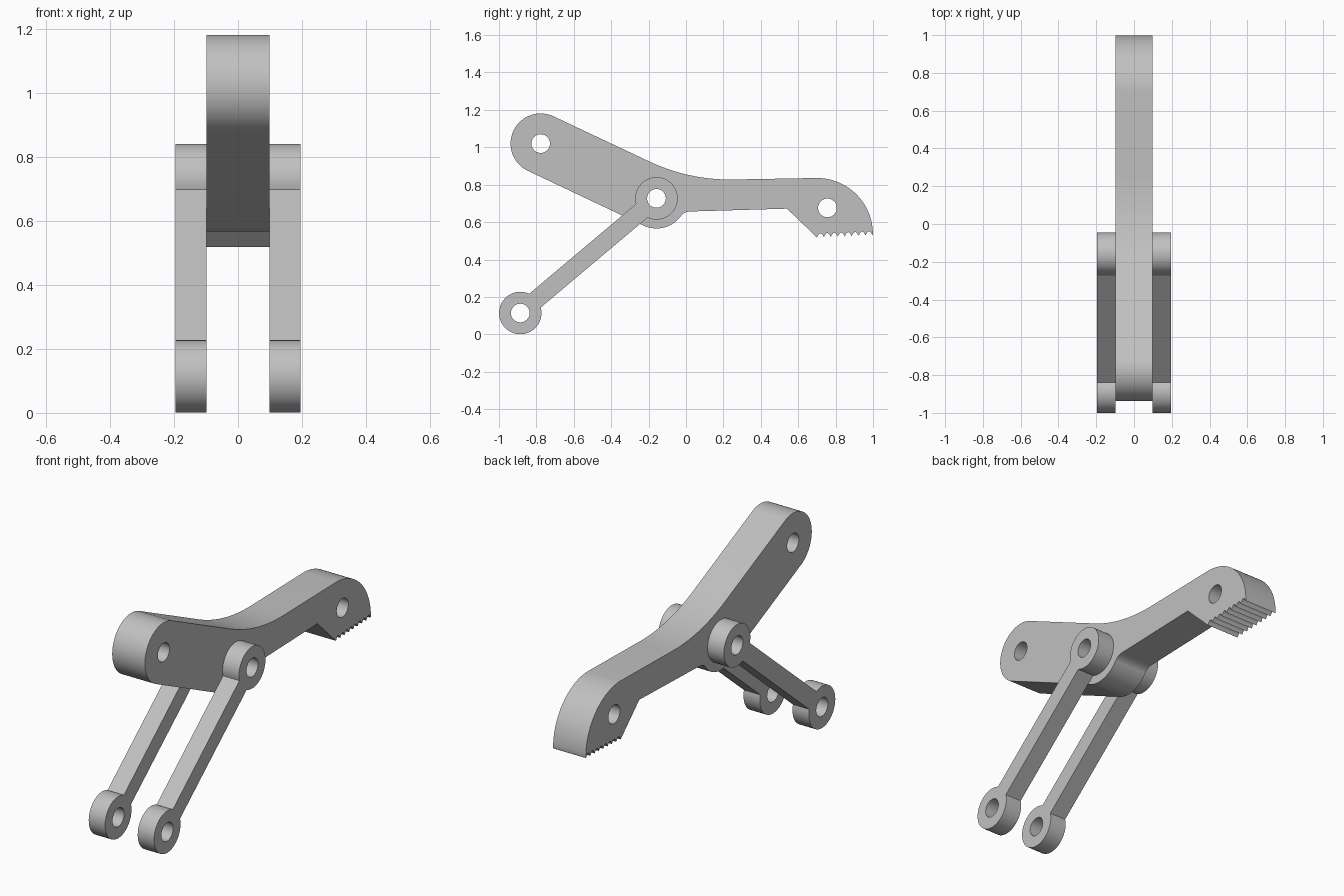
import bpy, bmesh
from math import sin, cos, pi, radians, asin, atan2
from mathutils import Vector

cube = bpy.data.objects.get("Cube")
if cube:
    bpy.data.objects.remove(cube, do_unlink=True)

grey = bpy.data.materials.new("plain grey")
grey.use_nodes = True
COLOUR = (0.53, 0.53, 0.53, 1)
grey.diffuse_color = COLOUR
grey.node_tree.nodes["Principled BSDF"].inputs["Base Color"].default_value = COLOUR

# Shared dimensions, in the side plane (y, z)
NOSE = Vector((-0.777, 1.02))
PIVOT = Vector((-0.158, 0.727))
FOOT = Vector((-0.886, 0.114))
JAW_HOLE = Vector((0.756, 0.676))
JAW = Vector((0.70, 0.537))
HOLE_R, ARM_R, BOSS_R, BAR_HALF = 0.05, 0.161, 0.1135, 0.048
WIDTH = 0.098


def arc(centre, radius, start, end, steps=32):
    """Points on an arc, angles in radians."""
    return [Vector((centre[0] + radius * cos(a), centre[1] + radius * sin(a)))
            for a in (start + (end - start) * i / steps for i in range(steps + 1))]


def plate(name, outline, holes, x, half):
    """Side-plane outline with round holes, thickened along x."""
    curve = bpy.data.curves.new(name, 'CURVE')
    curve.dimensions = '2D'
    curve.fill_mode = 'BOTH'
    curve.extrude = half
    loops = [outline] + [arc(h, HOLE_R, 0, 2 * pi, 40)[:-1] for h in holes]
    for loop in loops:
        spline = curve.splines.new('POLY')
        spline.points.add(len(loop) - 1)
        for point, co in zip(spline.points, loop):
            point.co = (co[0], co[1], 0, 1)
        spline.use_cyclic_u = True
    obj = bpy.data.objects.new(name, curve)
    bpy.context.collection.objects.link(obj)
    obj.location.x = x
    obj.rotation_euler = (pi / 2, 0, pi / 2)
    bpy.ops.object.select_all(action='DESELECT')
    obj.select_set(True)
    bpy.context.view_layer.objects.active = obj
    bpy.ops.object.convert(target='MESH')
    obj = bpy.context.object
    bpy.ops.object.transform_apply(location=True, rotation=True, scale=True)
    # Weld the caps to the walls
    bm = bmesh.new()
    bm.from_mesh(obj.data)
    bmesh.ops.remove_doubles(bm, verts=bm.verts, dist=0.0002)
    bmesh.ops.recalc_face_normals(bm, faces=bm.faces)
    bm.to_mesh(obj.data)
    bm.free()
    obj.data.materials.clear()
    obj.data.materials.append(grey)
    bpy.ops.object.shade_smooth_by_angle(angle=radians(30))
    return obj


# Jaw arm: rounded nose, then the rounded heel around the pivot
along = (PIVOT - NOSE).normalized()
up = atan2(along.x, -along.y)
fillet_r = 0.07
fillet = Vector((0.0245, 0.657 - fillet_r))
heel = atan2(fillet.y - PIVOT.y, fillet.x - PIVOT.x)
outline = arc(NOSE, ARM_R, up, up + pi)
outline += arc(PIVOT, ARM_R, up + pi, heel + 2 * pi, 24)
outline += arc(fillet, fillet_r, heel + pi, pi / 2, 10)[1:]
outline.append(Vector((0.54, 0.672)))

# Scalloped teeth under the jaw
TEETH, STEPS = 8, 6
for i in range(TEETH * STEPS + 1):
    t = i / (TEETH * STEPS)
    scallop = 0.022 * abs(sin(pi * i / STEPS))
    outline.append(Vector((0.70 + 0.297 * t, 0.518 + 0.012 * t + scallop)))

# Jaw back, then the hollow blending into the nose
outline += arc(JAW, 0.299, 0, pi / 2, 28)
corner = Vector((0.018, 0.823))
end = corner - along * -0.24 * -1
start = corner + Vector((0.24, 0.005))
for i in range(21):
    t = i / 20
    outline.append(start * (1 - t) ** 2 + corner * 2 * t * (1 - t) + end * t ** 2)
plate("jaw_arm", outline, [NOSE, PIVOT, JAW_HOLE], 0, WIDTH)

# Pair of links, each a bar with a round eye at both ends
lean = atan2(PIVOT.y - FOOT.y, PIVOT.x - FOOT.x)
gap = asin(BAR_HALF / BOSS_R)
link = arc(FOOT, BOSS_R, lean + gap, lean + 2 * pi - gap, 44)
link += arc(PIVOT, BOSS_R, lean + pi + gap, lean + 3 * pi - gap, 44)
for side, name in ((1, "left_link"), (-1, "right_link")):
    plate(name, link, [FOOT, PIVOT], side * WIDTH * 1.5, WIDTH / 2)
